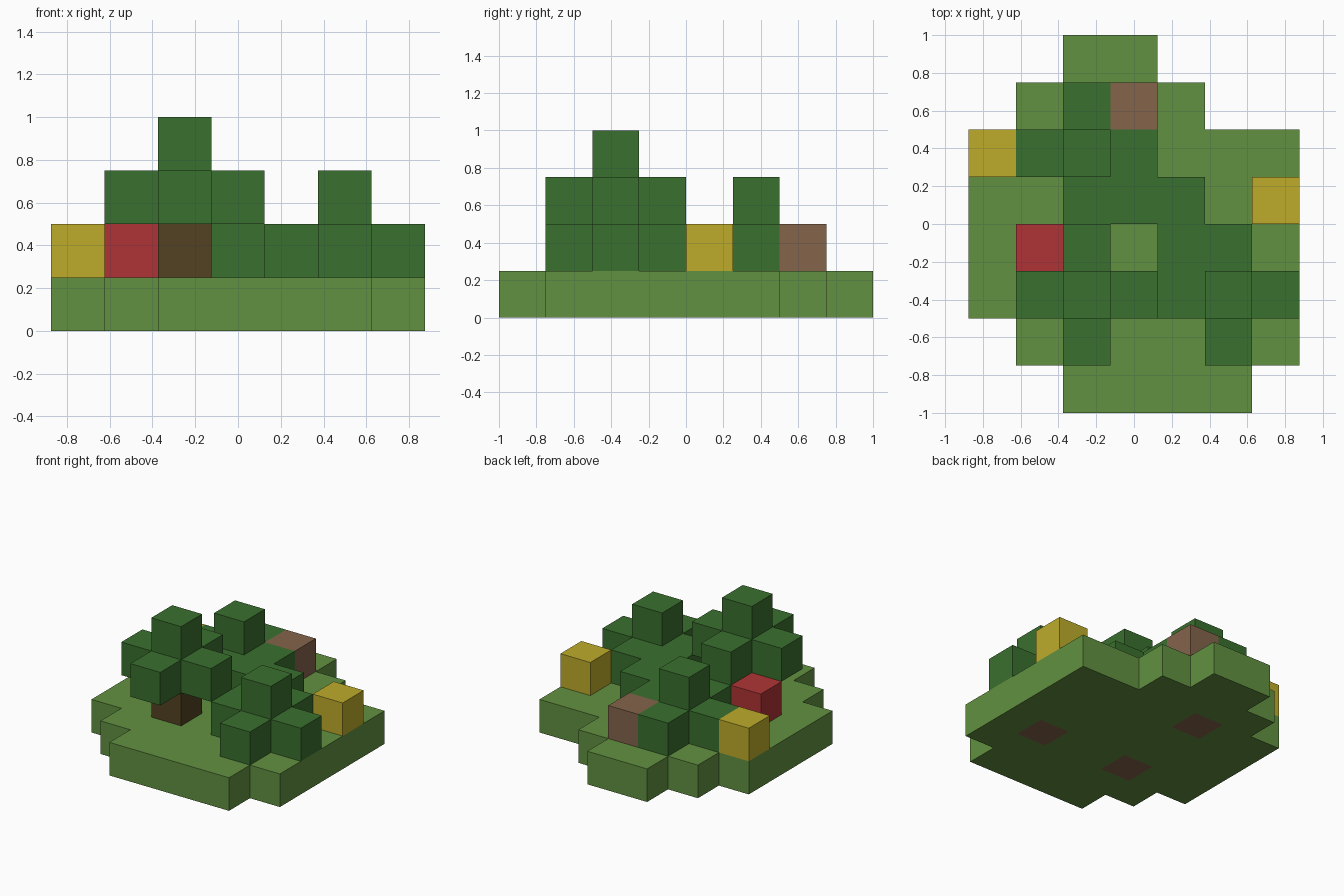
import bpy
import bmesh
from mathutils import Vector

S = 0.25                               # block size
ORIGIN = Vector((-0.875, -1.0, 0.0))   # corner of block (0, 0, 0)

cube = bpy.data.objects.get("Cube")
if cube:
    bpy.data.objects.remove(cube, do_unlink=True)


def make_material(name, rgb):
    """Flat material from 8-bit display values, converted to linear."""
    lin = [((v / 255 + 0.055) / 1.055) ** 2.4 for v in rgb] + [1.0]
    mat = bpy.data.materials.new(name)
    mat.use_nodes = True
    mat.diffuse_color = lin
    bsdf = mat.node_tree.nodes["Principled BSDF"]
    bsdf.inputs["Base Color"].default_value = lin
    bsdf.inputs["Roughness"].default_value = 0.9
    return mat


grass = make_material("grass green", (98, 145, 65))
leaf = make_material("leaf green", (58, 112, 46))
bark = make_material("dark bark", (82, 66, 34))
soil = make_material("soil brown", (133, 100, 75))
yellow = make_material("flower yellow", (190, 172, 43))
red = make_material("flower red", (175, 52, 54))


def cross(x, y, z):
    """Plus-shaped clump of five blocks with one block on top."""
    return {(x, y, z), (x - 1, y, z), (x + 1, y, z),
            (x, y - 1, z), (x, y + 1, z), (x, y, z + 1)}


# Ground: first and last block of each row, front to back
rows = [(2, 5), (1, 6), (0, 6), (0, 6), (0, 6), (0, 6), (1, 4), (2, 3)]
roots = {(2, 2, 0), (5, 2, 0), (2, 5, 0)}
ground = {(x, y, 0) for y, (a, b) in enumerate(rows)
          for x in range(a, b + 1)} - roots

parts = [
    ("ground", ground, grass),
    ("root_soil", roots, soil),
    ("tree_trunk", {(2, 2, 1)}, bark),
    ("tree_canopy", cross(2, 2, 2), leaf),
    ("front_bush", cross(5, 2, 1), leaf),
    ("back_bush", cross(2, 5, 1), leaf),
    ("low_hedge", {(3, 4, 1), (4, 4, 1), (4, 3, 1)}, leaf),
    ("stump", {(3, 6, 1)}, soil),
    ("red_flower", {(1, 3, 1)}, red),
    ("left_yellow_flower", {(6, 4, 1)}, yellow),
    ("right_yellow_flower", {(0, 5, 1)}, yellow),
]
filled = set().union(*(cells for _, cells, _ in parts))


def build(name, cells, mat):
    """Cubes on the grid, keeping only faces that border empty space."""
    bm = bmesh.new()
    for cell in sorted(cells):
        center = ORIGIN + (Vector(cell) + Vector((0.5, 0.5, 0.5))) * S
        verts = bmesh.ops.create_cube(bm, size=S)["verts"]
        bmesh.ops.translate(bm, verts=verts, vec=center)
        buried = []
        for face in {f for v in verts for f in v.link_faces}:
            face.normal_update()
            step = tuple(c + round(n) for c, n in zip(cell, face.normal))
            if step in filled:
                buried.append(face)
        bmesh.ops.delete(bm, geom=buried, context='FACES')
    bmesh.ops.remove_doubles(bm, verts=bm.verts, dist=0.001)
    mesh = bpy.data.meshes.new(name)
    bm.to_mesh(mesh)
    bm.free()
    mesh.materials.append(mat)
    bpy.context.collection.objects.link(bpy.data.objects.new(name, mesh))


for part in parts:
    build(*part)
